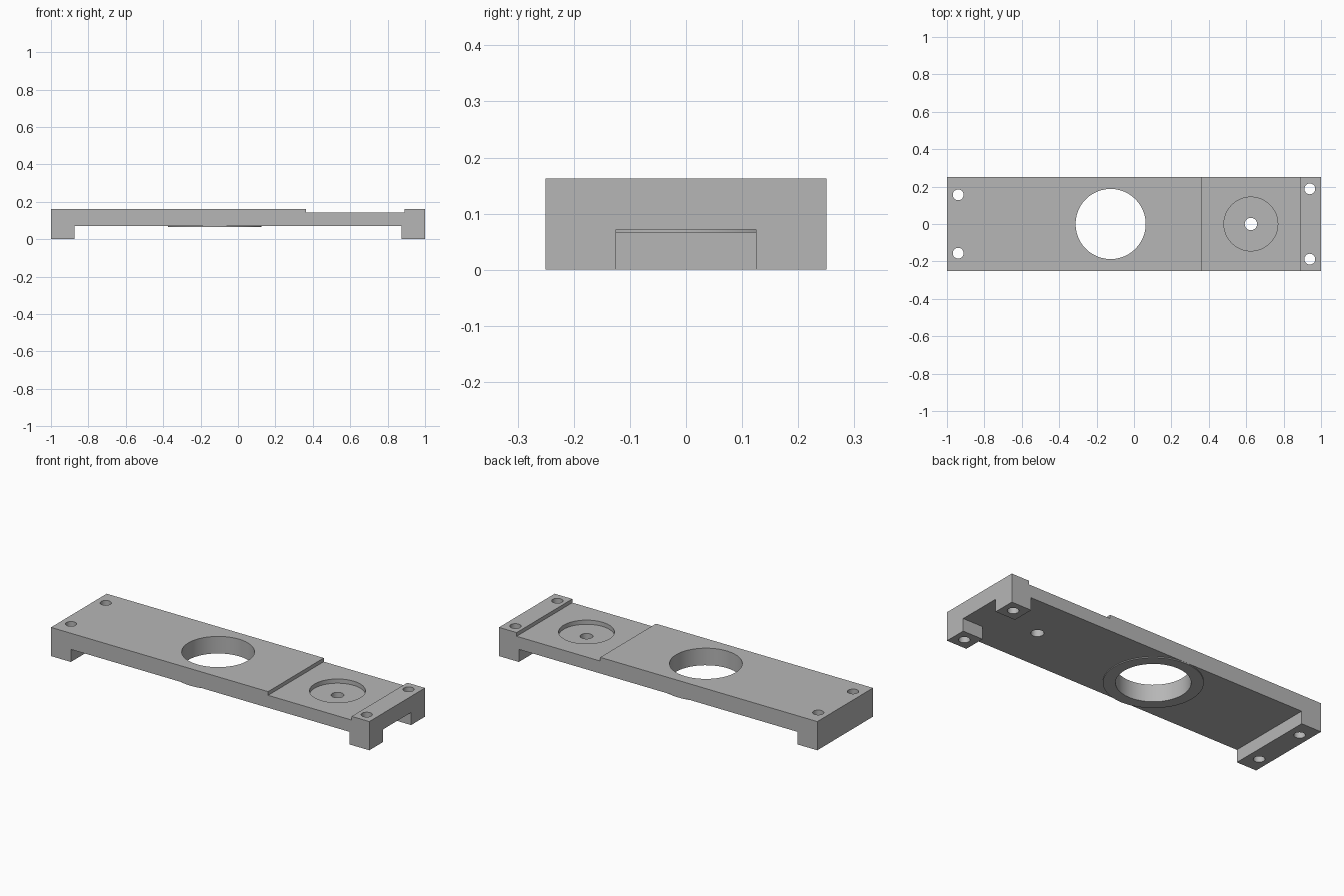
import bpy
import bmesh
import math

if "Cube" in bpy.data.objects:
    bpy.data.objects.remove(bpy.data.objects["Cube"])

HALF_W = 0.25        # half width of the plate
TOP = 0.163          # full height
UNDER = 0.0715       # underside of the plate
RECESS = 0.142       # lowered top section
SEG = 48

grey = bpy.data.materials.new("plain grey")
grey.diffuse_color = (0.47, 0.47, 0.47, 1)
grey.use_nodes = True
grey.node_tree.nodes["Principled BSDF"].inputs["Base Color"].default_value = grey.diffuse_color


def new_object(name, bm):
    mesh = bpy.data.meshes.new(name)
    bm.to_mesh(mesh)
    bm.free()
    obj = bpy.data.objects.new(name, mesh)
    bpy.context.collection.objects.link(obj)
    mesh.materials.append(grey)
    return obj


def activate(obj):
    bpy.ops.object.select_all(action='DESELECT')
    obj.select_set(True)
    bpy.context.view_layer.objects.active = obj


def cut(target, cutter):
    mod = target.modifiers.new("cut", 'BOOLEAN')
    mod.operation = 'DIFFERENCE'
    mod.solver = 'EXACT'
    mod.object = cutter
    cutter.hide_render = True
    activate(target)
    bpy.ops.object.modifier_apply(modifier=mod.name)
    bpy.data.objects.remove(cutter)


def cylinder(x, y, radius, z0, z1):
    bpy.ops.mesh.primitive_cylinder_add(vertices=SEG, radius=radius, depth=z1 - z0,
                                        location=(x, y, (z0 + z1) / 2))
    return bpy.context.object


# Mounting plate: side profile with end feet and lowered top, extruded across
profile = [(-1, 0), (-0.875, 0), (-0.875, UNDER), (0.875, UNDER), (0.875, 0), (1, 0),
           (1, TOP), (0.889, TOP), (0.889, RECESS), (0.364, RECESS), (0.364, TOP), (-1, TOP)]
bm = bmesh.new()
face = bm.faces.new([bm.verts.new((x, -HALF_W, z)) for x, z in profile])
side = bmesh.ops.extrude_face_region(bm, geom=[face])
bmesh.ops.translate(bm, vec=(0, 2 * HALF_W, 0),
                    verts=[v for v in side["geom"] if isinstance(v, bmesh.types.BMVert)])
bmesh.ops.recalc_face_normals(bm, faces=bm.faces)
plate = new_object("mounting_plate", bm)

# Notch that splits the right foot in two
bpy.ops.mesh.primitive_cube_add(size=1, location=(0.95, 0, UNDER - 0.1))
notch = bpy.context.object
notch.scale = (0.15, 0.25, 0.2)
cut(plate, notch)

# Main opening, counterbore with pilot hole, and four screw holes
cut(plate, cylinder(-0.125, 0, 0.1875, -0.1, 0.3))
cut(plate, cylinder(0.625, 0, 0.144, 0.118, 0.3))
cut(plate, cylinder(0.625, 0, 0.033, -0.1, 0.3))
for sign in (-1, 1):
    cut(plate, cylinder(-0.94, sign * 0.156, 0.029, -0.1, 0.3))
    cut(plate, cylinder(0.94, sign * 0.188, 0.029, -0.1, 0.3))

# Thin raised rim around the main opening on the underside
bm = bmesh.new()
section = [(0.25, UNDER), (0.25, 0.066), (0.1875, 0.066), (0.1875, UNDER)]
loops = []
for i in range(SEG):
    a = 2 * math.pi * i / SEG
    loops.append([bm.verts.new((-0.125 + r * math.cos(a), r * math.sin(a), z))
                  for r, z in section])
for i in range(SEG):
    p, q = loops[i], loops[(i + 1) % SEG]
    for k in range(3):
        bm.faces.new((p[k], p[k + 1], q[k + 1], q[k]))
rim = new_object("opening_rim", bm)

for obj in (plate, rim):
    activate(obj)
    bpy.ops.object.shade_smooth_by_angle(angle=math.radians(30))
